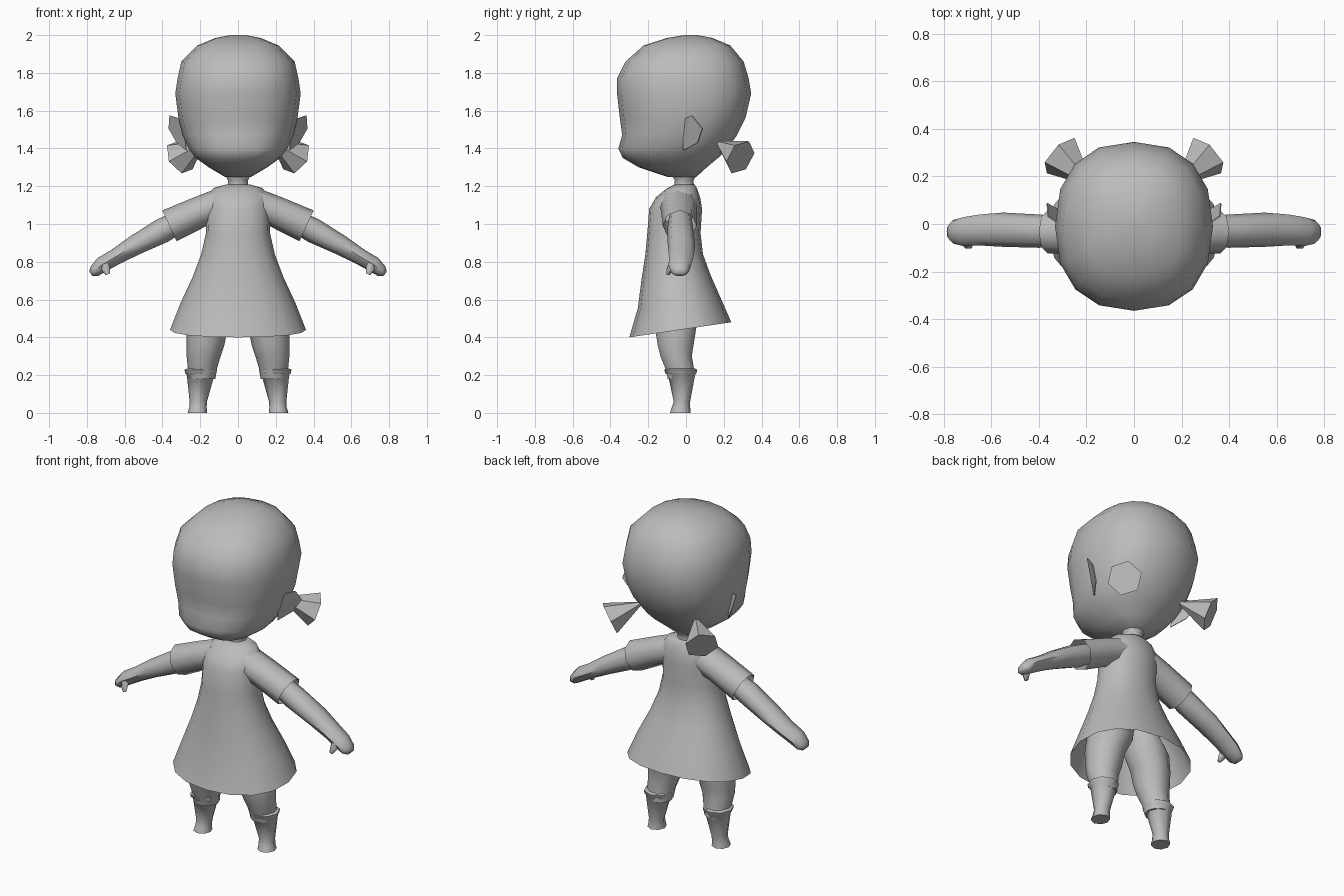
import bpy, bmesh, math
from mathutils import Vector

if "Cube" in bpy.data.objects:
    bpy.data.objects.remove(bpy.data.objects["Cube"])

skin = bpy.data.materials.new("plain grey")
skin.diffuse_color = (0.5, 0.5, 0.5, 1)
skin.use_nodes = True
skin.node_tree.nodes["Principled BSDF"].inputs["Base Color"].default_value = skin.diffuse_color


def finish(name, bm, angle=40, mirror=False):
    """Turn a bmesh into a named object, mirrored across x when paired."""
    bmesh.ops.recalc_face_normals(bm, faces=bm.faces)
    me = bpy.data.meshes.new(name)
    bm.to_mesh(me)
    bm.free()
    me.materials.append(skin)
    ob = bpy.data.objects.new(name, me)
    bpy.context.collection.objects.link(ob)
    bpy.ops.object.select_all(action='DESELECT')
    ob.select_set(True)
    bpy.context.view_layer.objects.active = ob
    if angle:
        bpy.ops.object.shade_smooth_by_angle(angle=math.radians(angle))
    if mirror:
        mod = ob.modifiers.new("mirror", 'MIRROR')
        mod.use_mirror_merge = False
    return ob


def spow(v, p):
    return math.copysign(abs(v) ** p, v)


def loft(name, rings, caps=(True, True), **kw):
    """Bridge rings of points with quads and close the chosen ends."""
    bm = bmesh.new()
    vs = [[bm.verts.new(p) for p in ring] for ring in rings]
    for a, b in zip(vs, vs[1:]):
        n = len(a)
        for i in range(n):
            j = (i + 1) % n
            bm.faces.new((a[i], a[j], b[j], b[i]))
    if caps[0]:
        bm.faces.new(vs[0])
    if caps[1]:
        bm.faces.new(vs[-1])
    return finish(name, bm, **kw)


def level(z, rx, front, back, n=16, p=2.0, cx=0.0, tilt=0.0):
    """Horizontal ring from half width, front y and back y."""
    cy, ry = (front + back) / 2, (back - front) / 2
    out = []
    for i in range(n):
        t = 2 * math.pi * i / n
        s = spow(math.sin(t), 2 / p)
        out.append((cx + rx * spow(math.cos(t), 2 / p), cy + ry * s, z + tilt * s))
    return out


def tube(stations, n=8):
    """Rings across a path in the xz plane: (x, y, z, radius, y radius)."""
    rings = []
    for i, (x, y, z, r, ry) in enumerate(stations):
        a, b = stations[max(i - 1, 0)], stations[min(i + 1, len(stations) - 1)]
        d = Vector((b[0] - a[0], 0, b[2] - a[2])).normalized()
        side = Vector((-d.z, 0, d.x))
        rings.append([Vector((x, y, z)) + side * (r * math.cos(t)) + Vector((0, ry * math.sin(t), 0))
                      for t in (2 * math.pi * k / n for k in range(n))])
    return rings


# Head with chin bulge
head = [(1.25, .07, -.10, .055), (1.30, .155, -.25, .11), (1.35, .225, -.335, .17),
        (1.40, .262, -.358, .22), (1.47, .293, -.338, .27), (1.56, .315, -.35, .315),
        (1.69, .332, -.365, .345), (1.77, .32, -.365, .332), (1.86, .30, -.32, .305),
        (1.945, .215, -.225, .235), (1.985, .12, -.10, .14), (2.0, .04, -.01, .06)]
loft("head", [level(*h, p=2.35) for h in head], angle=60)

# Neck
loft("neck", [level(z, r, -r - .01, r - .01, n=10) for z, r in
              ((1.16, .07), (1.20, .055), (1.23, .052), (1.27, .075))], angle=60)

# Dress, open at the tilted hem
dress = [(.44, .36, -.30, .24, .04), (.58, .305, -.255, .185, .025), (.72, .24, -.235, .13, .01),
         (.84, .195, -.215, .09, 0), (.95, .17, -.205, .077, 0), (1.08, .168, -.195, .085, 0),
         (1.14, .165, -.16, .075, 0), (1.19, .13, -.10, .058, 0), (1.21, .06, -.06, .045, 0)]
loft("dress", [level(z, rx, f, b, p=2.2, tilt=t) for z, rx, f, b, t in dress],
     caps=(False, True), angle=60)

# Sleeves, open at the cuff
loft("sleeve", tube([(.09, -.04, 1.105, .085, .10), (.20, -.037, 1.065, .083, .095),
                     (.363, -.033, .99, .09, .09)]), caps=(True, False), angle=60, mirror=True)

# Arms ending in mitten hands
loft("arm", tube([(.26, -.03, 1.04, .055, .06), (.40, -.03, .965, .066, .07),
                  (.55, -.024, .885, .053, .072), (.65, -.025, .825, .043, .065),
                  (.72, -.032, .785, .042, .06), (.76, -.033, .75, .032, .05),
                  (.778, -.033, .735, .015, .03)]), angle=60, mirror=True)
loft("thumb", tube([(.705, -.065, .80, .025, .025), (.70, -.085, .76, .022, .02),
                    (.69, -.095, .733, .012, .01)], 6), angle=60, mirror=True)

# Legs reaching up inside the dress
legs = [(.18, .19, .07, -.10, .045), (.24, .188, .078, -.115, .045), (.30, .182, .09, -.14, .035),
        (.36, .172, .10, -.155, .045), (.45, .163, .108, -.17, .06), (.55, .13, .13, -.175, .07),
        (.66, .085, .10, -.15, .05)]
loft("leg", [level(z, r, f, b, n=10, cx=c) for z, c, r, f, b in legs], angle=60, mirror=True)

# Boots with a turned cuff
boots = [(0, .215, .052, -.085, .025), (.03, .212, .046, -.075, .022), (.06, .21, .046, -.065, .022),
         (.20, .198, .073, -.095, .048), (.21, .197, .083, -.11, .055), (.228, .197, .086, -.115, .06),
         (.235, .195, .075, -.105, .048)]
loft("boot", [level(z, r, f, b, n=8, cx=c) for z, c, r, f, b in boots], angle=60, mirror=True)

# Ears as thin flared plates
ear = [(.29, -.02, 1.55), (.363, .03, 1.575), (.368, .085, 1.505),
       (.325, .06, 1.43), (.275, -.015, 1.39)]
loft("ear", [[(x, y, z) for x, y, z in ear],
             [(x - .004, y + .004, z) for x, y, z in ear]], angle=0, mirror=True)

# Pigtails: six-sided cones pointing out, back and down
bm = bmesh.new()
apex, base = Vector((.17, .155, 1.44)), Vector((.308, .288, 1.353))
axis = (base - apex).normalized()
u = axis.cross(Vector((0, 0, 1))).normalized()
w = axis.cross(u)
tip = bm.verts.new(apex)
rim = [bm.verts.new(base + .097 * (u * math.cos(k * math.pi / 3 + .25) + w * math.sin(k * math.pi / 3 + .25)))
       for k in range(6)]
for k in range(6):
    bm.faces.new((tip, rim[k], rim[(k + 1) % 6]))
bm.faces.new(rim)
finish("pigtail", bm, angle=0, mirror=True)
